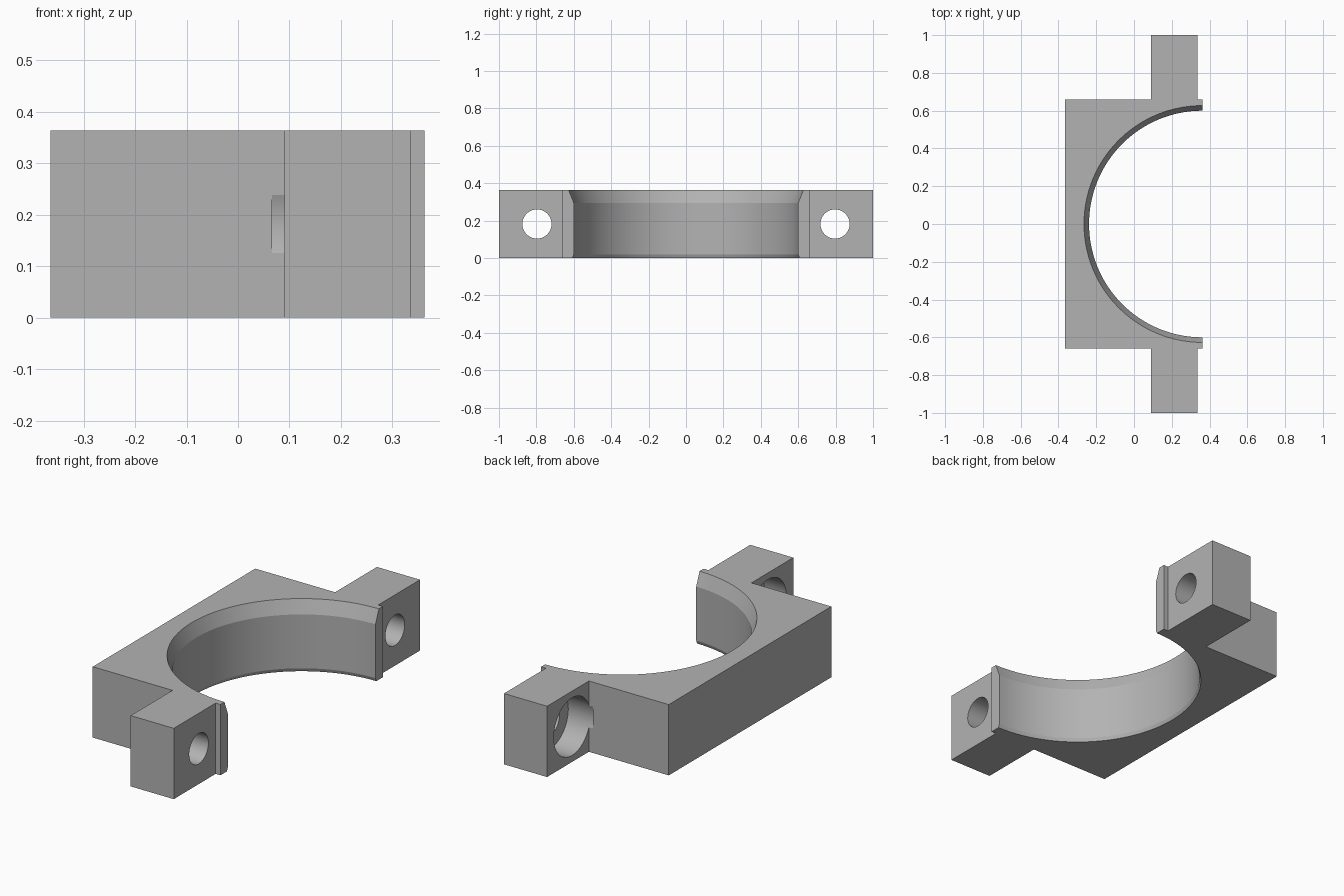
import bpy, bmesh, math
from mathutils import Matrix

old = bpy.data.objects.get("Cube")
if old:
    bpy.data.objects.remove(old, do_unlink=True)

HEIGHT = 0.364
END_X = 0.362       # open face of the half ring
HOLE_Y, HOLE_Z = 0.797, 0.182

grey = bpy.data.materials.new("plain grey")
grey.use_nodes = True
colour = (0.45, 0.45, 0.45, 1)
grey.diffuse_color = colour
grey.node_tree.nodes["Principled BSDF"].inputs["Base Color"].default_value = colour


def make_object(name, bm):
    bmesh.ops.recalc_face_normals(bm, faces=bm.faces)
    mesh = bpy.data.meshes.new(name)
    bm.to_mesh(mesh)
    bm.free()
    obj = bpy.data.objects.new(name, mesh)
    bpy.context.collection.objects.link(obj)
    mesh.materials.append(grey)
    return obj


def prism(name, outline, height):
    bm = bmesh.new()
    face = bm.faces.new([bm.verts.new((x, y, 0)) for x, y in outline])
    top = bmesh.ops.extrude_face_region(bm, geom=[face])["geom"]
    verts = [g for g in top if isinstance(g, bmesh.types.BMVert)]
    bmesh.ops.translate(bm, vec=(0, 0, height), verts=verts)
    return make_object(name, bm)


def lathe(name, profile, steps, matrix):
    # Closed solid of revolution from (radius, height) pairs
    bm = bmesh.new()
    rings = []
    for r, z in profile:
        angles = [2 * math.pi * i / steps for i in range(steps)]
        rings.append([bm.verts.new((r * math.cos(a), r * math.sin(a), z)) for a in angles])
    for low, high in zip(rings, rings[1:]):
        for i in range(steps):
            j = (i + 1) % steps
            bm.faces.new((low[i], low[j], high[j], high[i]))
    bm.faces.new(rings[0])
    bm.faces.new(rings[-1])
    bm.transform(matrix)
    return make_object(name, bm)


# Block with a bolt lug at each end, mirrored about y = 0
half = [(END_X, 0.66), (0.335, 0.66), (0.335, 1.0), (0.09, 1.0), (0.09, 0.66), (-0.364, 0.66)]
clamp = prism("clamp_half", half + [(x, -y) for x, y in reversed(half)], HEIGHT)

# Bore with a tall chamfer above and a slight one below
bore = [(0.607, -0.1), (0.607, 0), (0.6, 0.018), (0.6, 0.295), (0.627, HEIGHT), (0.627, 0.5)]
cutters = [lathe("bore_cutter", bore, 128, Matrix.Translation((END_X, 0, 0)))]

# Stepped bolt holes, wide at the back and narrow at the open face
bolt = [(0.148, 0.066), (0.148, 0.215), (0.078, 0.215), (0.078, 0.5)]
for side, name in ((1, "back"), (-1, "front")):
    place = Matrix.Translation((0, side * HOLE_Y, HOLE_Z)) @ Matrix.Rotation(math.pi / 2, 4, 'Y')
    cutters.append(lathe(name + "_bolt_cutter", bolt, 64, place))

for cutter in cutters:
    cutter.hide_render = True
    mod = clamp.modifiers.new(cutter.name, 'BOOLEAN')
    mod.operation = 'DIFFERENCE'
    mod.solver = 'EXACT'
    mod.object = cutter

# Apply the cuts, then drop the cutters
bpy.ops.object.select_all(action='DESELECT')
clamp.select_set(True)
bpy.context.view_layer.objects.active = clamp
for mod in list(clamp.modifiers):
    bpy.ops.object.modifier_apply(modifier=mod.name)
for cutter in cutters:
    bpy.data.objects.remove(cutter, do_unlink=True)
bpy.ops.object.shade_smooth_by_angle(angle=math.radians(15))
